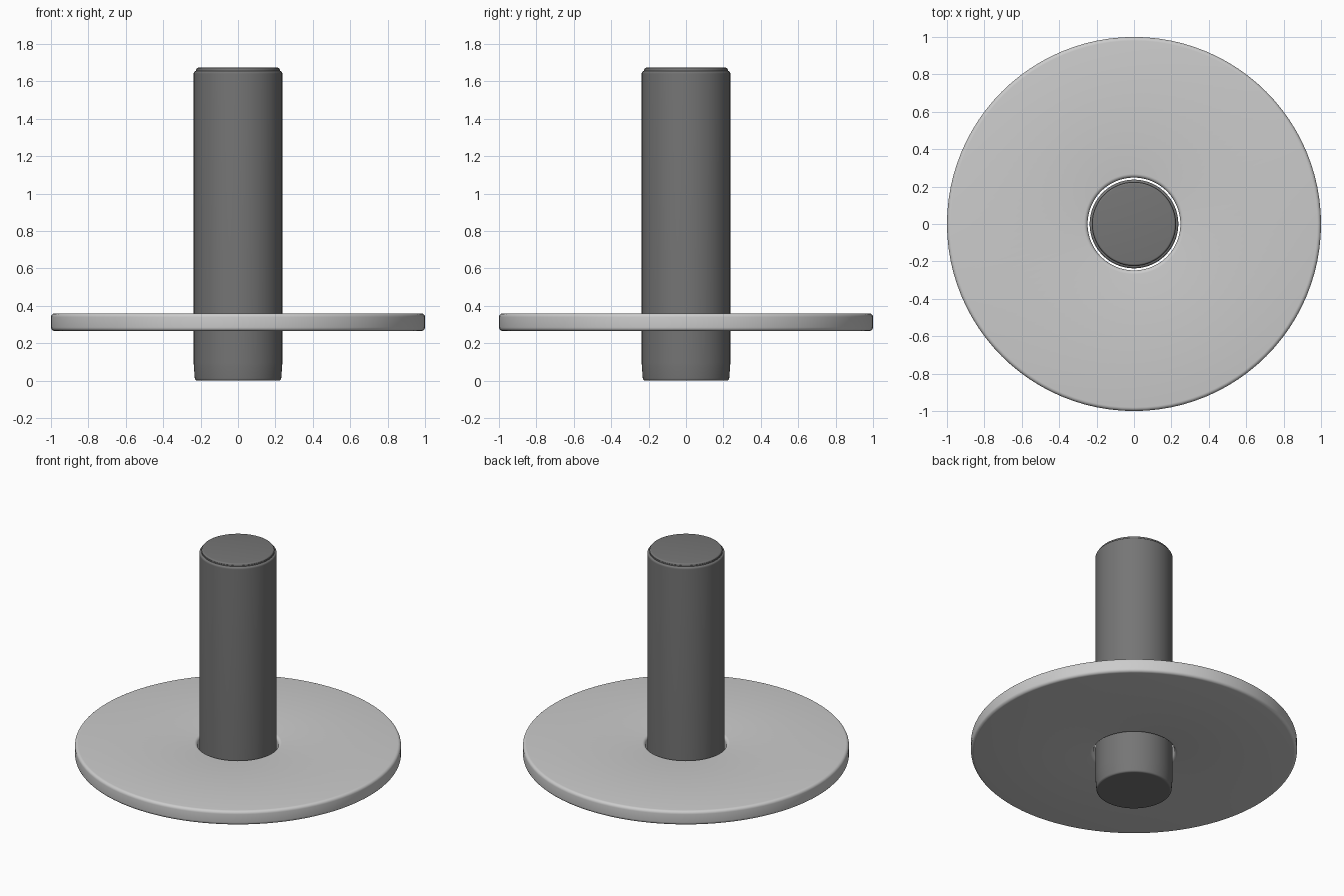
import bpy, bmesh, math

if "Cube" in bpy.data.objects:
    bpy.data.objects.remove(bpy.data.objects["Cube"])

SEGMENTS = 96


def lathe(name, profile, closed=False):
    """Revolve (radius, z) points around the z axis into a smooth object."""
    bm = bmesh.new()
    rings = []
    for r, z in profile:
        if r == 0:
            rings.append([bm.verts.new((0, 0, z))] * SEGMENTS)
        else:
            rings.append([bm.verts.new((r * math.cos(2 * math.pi * i / SEGMENTS),
                                        r * math.sin(2 * math.pi * i / SEGMENTS), z))
                          for i in range(SEGMENTS)])
    pairs = list(zip(rings, rings[1:]))
    if closed:
        pairs.append((rings[-1], rings[0]))
    for a, b in pairs:
        for i in range(SEGMENTS):
            j = (i + 1) % SEGMENTS
            bm.faces.new(dict.fromkeys((a[i], a[j], b[j], b[i])))
    bmesh.ops.recalc_face_normals(bm, faces=bm.faces)
    mesh = bpy.data.meshes.new(name)
    bm.to_mesh(mesh)
    bm.free()
    obj = bpy.data.objects.new(name, mesh)
    bpy.context.collection.objects.link(obj)
    bpy.ops.object.select_all(action='DESELECT')
    obj.select_set(True)
    bpy.context.view_layer.objects.active = obj
    bpy.ops.object.shade_smooth_by_angle(angle=math.radians(35))
    return obj


def fillet(cx, cz, radius, start, steps=5):
    """Quarter-circle of profile points, counter-clockwise from start degrees."""
    return [(cx + radius * math.cos(math.radians(start + 90 * k / steps)),
             cz + radius * math.sin(math.radians(start + 90 * k / steps)))
            for k in range(steps + 1)]


# Central pin: rounded, slightly tapered foot and a small stepped top edge
pin = lathe("pin", [(0, 0.005)] + [(0.215, 0.005)] + fillet(0.219, 0.017, 0.012, 270)
            + [(0.236, 0.08), (0.237, 0.10), (0.237, 1.645)]
            + fillet(0.225, 1.648, 0.012, 0)
            + [(0.225, 1.668)] + fillet(0.213, 1.668, 0.010, 0) + [(0, 1.678)])
dark = bpy.data.materials.new("dark_grey")
dark.diffuse_color = (0.18, 0.18, 0.18, 1)
dark.use_nodes = True
dark.node_tree.nodes["Principled BSDF"].inputs["Base Color"].default_value = dark.diffuse_color
pin.data.materials.append(dark)
for v in pin.data.vertices:
    v.co.z -= 0.005

# Flat round washer with softened edges and a clearance hole
lathe("disc", fillet(0.980, 0.285, 0.020, 270) + fillet(0.980, 0.340, 0.020, 0)
      + fillet(0.268, 0.340, 0.020, 90) + fillet(0.268, 0.285, 0.020, 180), closed=True)
